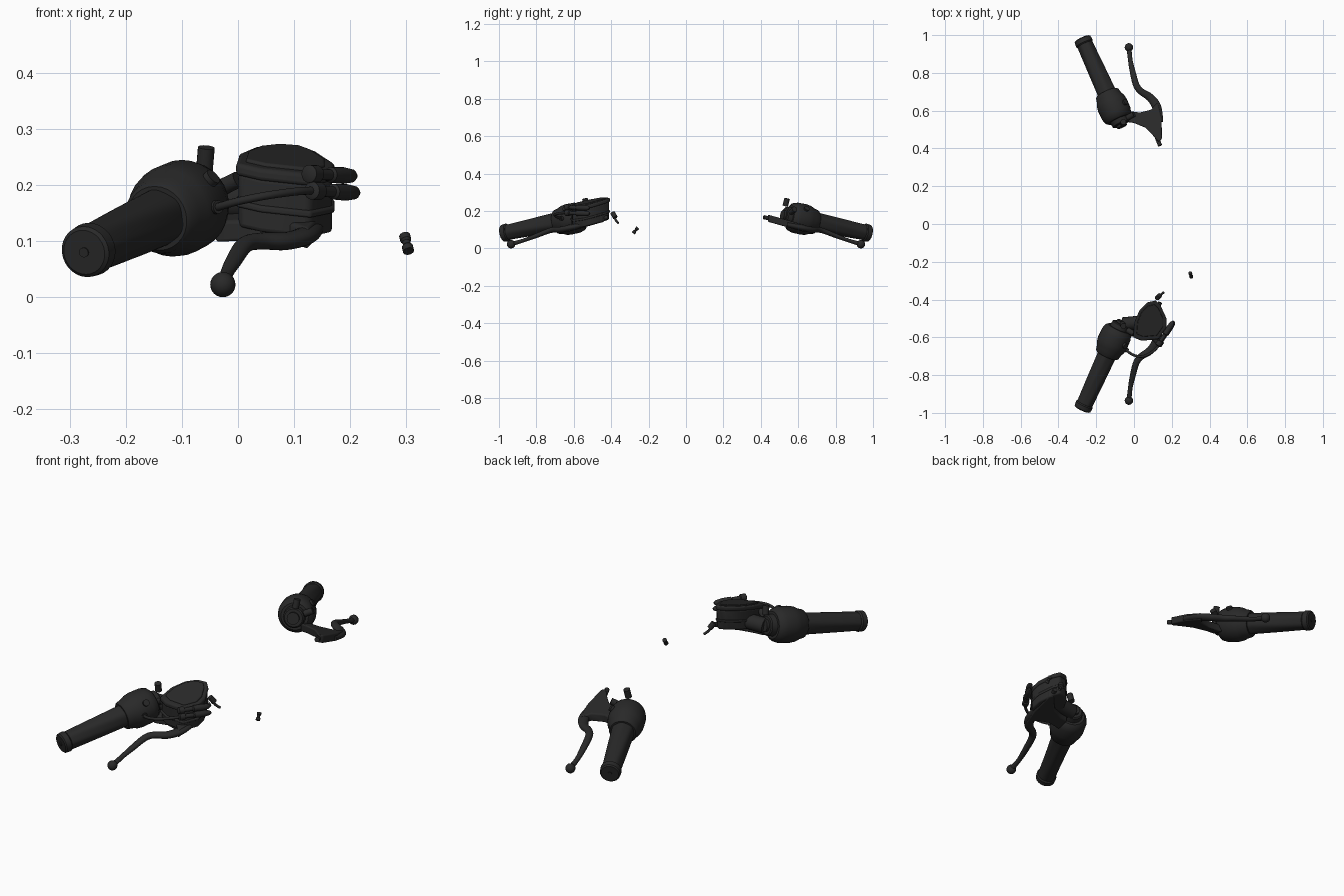
import bpy, bmesh, math
from mathutils import Vector

cube = bpy.data.objects.get("Cube")
if cube:
    bpy.data.objects.remove(cube)

black = bpy.data.materials.new("matte black")
black.use_nodes = True
black.diffuse_color = (0.022, 0.022, 0.022, 1)
shader = black.node_tree.nodes["Principled BSDF"]
shader.inputs["Base Color"].default_value = (0.022, 0.022, 0.022, 1)
shader.inputs["Roughness"].default_value = 0.7


def finish(name, bm, bevel=0):
    bmesh.ops.recalc_face_normals(bm, faces=bm.faces)
    mesh = bpy.data.meshes.new(name)
    bm.to_mesh(mesh)
    bm.free()
    mesh.materials.append(black)
    mesh.shade_smooth()
    mesh.set_sharp_from_angle(angle=math.radians(38))
    ob = bpy.data.objects.new(name, mesh)
    bpy.context.collection.objects.link(ob)
    if bevel:
        mod = ob.modifiers.new("rounded edges", "BEVEL")
        mod.width, mod.segments = bevel, 3
    return ob


def loft(name, path, sizes, n=20, ribs=0, twist=0):
    """Closed skin along a path; sizes are half widths, or (half width, half height)."""
    path = [Vector(p) for p in path]
    bm = bmesh.new()
    rings = []
    for i, p in enumerate(path):
        tangent = path[min(i + 1, len(path) - 1)] - path[max(i - 1, 0)]
        tangent.normalize()
        side = tangent.cross(Vector((0, 0, 1))).normalized()
        up = side.cross(tangent)
        w, h = sizes[i] if isinstance(sizes[i], tuple) else (sizes[i],) * 2
        ring = []
        for k in range(n):
            a = math.tau * k / n
            f = 1 + ribs * math.cos(6 * a + twist * i)
            ring.append(bm.verts.new(p + (side * w * math.cos(a) + up * h * math.sin(a)) * f))
        rings.append(ring)
    for a, b in zip(rings, rings[1:]):
        for k in range(n):
            bm.faces.new((a[k], a[k - 1], b[k - 1], b[k]))
    bm.faces.new(rings[0])
    bm.faces.new(rings[-1])
    return finish(name, bm)


def smooth_path(points, steps=5):
    """Catmull-Rom samples through positions of any dimension."""
    pts = [Vector(p) for p in points]
    pts = [pts[0]] + pts + [pts[-1]]
    out = []
    for a, b, c, d in zip(pts, pts[1:], pts[2:], pts[3:]):
        for j in range(steps):
            t = j / steps
            out.append(0.5 * (2 * b + (c - a) * t + (2 * a - 5 * b + 4 * c - d) * t ** 2
                              + (3 * b - a - 3 * c + d) * t ** 3))
    return out + [pts[-1]]


def slab(name, outline, low, high, bevel):
    """Prism over an outline between two sloping planes."""
    bm = bmesh.new()
    bottom = [bm.verts.new((x, y, low(x, y))) for x, y in outline]
    top = [bm.verts.new((x, y, high(x, y))) for x, y in outline]
    for i in range(len(outline)):
        bm.faces.new((bottom[i - 1], bottom[i], top[i], top[i - 1]))
    bm.faces.new(bottom)
    bm.faces.new(top)
    return finish(name, bm, bevel)


def ball(name, centre, r):
    bm = bmesh.new()
    bmesh.ops.create_uvsphere(bm, u_segments=20, v_segments=12, radius=r)
    bmesh.ops.translate(bm, verts=bm.verts, vec=centre)
    return finish(name, bm)


def rod(name, a, b, r, n=16):
    return loft(name, [a, b], [r, r], n)


# Handlebar controls, mirrored across the y axis
for tag, s in (("right", -1), ("left", 1)):
    end = Vector((-0.272, 0.977 * s, 0.081))
    axis = Vector((0.21, -0.463 * s, 0.098)).normalized()

    def turned(name, profile, n=28):
        return loft(name, [end + axis * t for t, r in profile], [r for t, r in profile], n)

    # Twisted ribbed grip and end weight
    count = 26
    loft(tag + "_grip", [end + axis * (0.03 + 0.3 * i / count) for i in range(count + 1)],
         [0.042 + 0.009 * i / count for i in range(count + 1)], 48, 0.025, 0.11)
    turned(tag + "_bar_end", [(-0.005, 0.040), (0, 0.046), (0.024, 0.048), (0.03, 0.043)])
    turned(tag + "_end_screw", [(-0.008, 0.009), (0, 0.009)], 12)

    # Switch housing with collar and inner neck
    turned(tag + "_housing", [(0.315, 0.058), (0.322, 0.065), (0.345, 0.070), (0.365, 0.079),
                              (0.39, 0.083), (0.44, 0.082), (0.465, 0.074), (0.475, 0.062)])
    turned(tag + "_housing_neck", [(0.46, 0.052), (0.50, 0.047), (0.505, 0.041)])
    turned(tag + "_bar_stub", [(0.49, 0.028), (0.517, 0.028)], 20)
    for i, (x, y, z) in enumerate([(-0.055, 0.64, 0.205), (-0.02, 0.57, 0.2), (-0.06, 0.53, 0.225)]):
        p = Vector((x, y * s, z))
        nearest = end + axis * (p - end).dot(axis)
        out = (p - nearest).normalized()
        rod(f"{tag}_switch_{i + 1}", nearest + out * 0.05, nearest + out * 0.092, 0.015)

    # Lever with ball tip
    lever = [(-0.026, 0.93, 0.024, 0.013, 0.012), (-0.02, 0.87, 0.042, 0.012, 0.010),
             (-0.008, 0.81, 0.064, 0.015, 0.012), (0.012, 0.735, 0.093, 0.017, 0.014),
             (0.04, 0.70, 0.100, 0.018, 0.015), (0.085, 0.67, 0.100, 0.021, 0.016),
             (0.12, 0.62, 0.110, 0.024, 0.016), (0.135, 0.54, 0.128, 0.020, 0.014)]
    samples = smooth_path(lever)
    loft(tag + "_lever", [(v[0], v[1] * s, v[2]) for v in samples], [(v[3], v[4]) for v in samples])
    ball(tag + "_lever_tip", (-0.027, 0.935 * s, 0.0225), 0.0225)

    # Lever bracket reaching back to the bar
    shape = [(0.125, 0.645), (0.146, 0.56), (0.148, 0.45), (0.13, 0.435), (0.095, 0.475),
             (0.06, 0.51), (0.0, 0.535), (-0.04, 0.54), (-0.04, 0.60), (0.03, 0.59), (0.09, 0.605)]

    def plane(offset):
        return lambda x, y: 0.02 + 0.28 * (0.94 - abs(y)) + offset
    slab(tag + "_lever_bracket", [(x, y * s) for x, y in shape], plane(-0.018), plane(0.02), 0.006)
    rod(tag + "_pivot_bolt", (0.12, 0.56 * s, 0.10), (0.12, 0.56 * s, 0.155), 0.013)
    rod(tag + "_adjuster", (0.12, 0.46 * s, 0.157), (0.138, 0.415 * s, 0.167), 0.011)

# Brake fluid reservoir and its lid
tank = [(-0.004, -0.60), (0.002, -0.52), (0.03, -0.455), (0.07, -0.415), (0.115, -0.405),
        (0.14, -0.43), (0.172, -0.50), (0.172, -0.55), (0.13, -0.61), (0.04, -0.618)]


def lid_plane(offset):
    return lambda x, y: 0.243 + 0.24 * (y + 0.58) - 0.13 * x + offset


def shrink(outline, f):
    return [(0.085 + (x - 0.085) * f, -0.51 + (y + 0.51) * f) for x, y in outline]


slab("reservoir_body", shrink(tank, 0.95), lid_plane(-0.115), lid_plane(-0.018), 0.008)
slab("reservoir_lid", tank, lid_plane(-0.022), lid_plane(0.0), 0.007)
slab("reservoir_lid_panel", shrink(tank, 0.8), lid_plane(-0.005), lid_plane(0.006), 0.004)
slab("reservoir_rib", shrink(tank, 1.0), lid_plane(-0.078), lid_plane(-0.066), 0.004)
for i, (x, y) in enumerate([(0.02, -0.585), (0.11, -0.43)]):
    z = lid_plane(0)(x, y)
    rod(f"lid_screw_{i + 1}", (x, y, z - 0.01), (x, y, z + 0.007), 0.010, 12)
rod("bar_clamp", (-0.06, -0.53, 0.17), (0.04, -0.52, 0.175), 0.036)

# Paired hose connectors with bulbous boots
for i, (x, z) in enumerate([(0.125, 0.220), (0.130, 0.190)]):
    start, stop = Vector((x, -0.645, z)), Vector((x + 0.083, -0.515, z - 0.004))
    stations = [(0, 0.010), (0.02, 0.016), (0.18, 0.016), (0.2, 0.010), (0.45, 0.010),
                (0.48, 0.014), (0.75, 0.015), (0.93, 0.012), (1, 0.006)]
    loft(f"hose_connector_{i + 1}", [start.lerp(stop, t) for t, r in stations],
         [r for t, r in stations], 16)

# Cable looping to the throttle housing
cable = smooth_path([(0.13, -0.645, 0.19), (0.10, -0.675, 0.188), (0.05, -0.70, 0.181),
                     (0.0, -0.695, 0.171), (-0.04, -0.668, 0.160), (-0.065, -0.63, 0.158)])
loft("throttle_cable", cable, [0.007] * len(cable), 12)
rod("cable_ferrule", (-0.035, -0.672, 0.161), (-0.065, -0.635, 0.158), 0.012)

# Small detached fasteners
rod("fitting_head", (0.122, -0.392, 0.19), (0.136, -0.378, 0.165), 0.013)
loft("fitting_stem", smooth_path([(0.13, -0.385, 0.175), (0.14, -0.376, 0.152), (0.157, -0.362, 0.136)]),
     [0.006] * 11, 12)
low, high = Vector((0.304, -0.281, 0.082)), Vector((0.297, -0.258, 0.110))
loft("loose_spacer", [low.lerp(high, t) for t in (0, 0.3, 0.4, 0.6, 0.7, 1)],
     [0.010, 0.010, 0.007, 0.007, 0.010, 0.010], 16)
